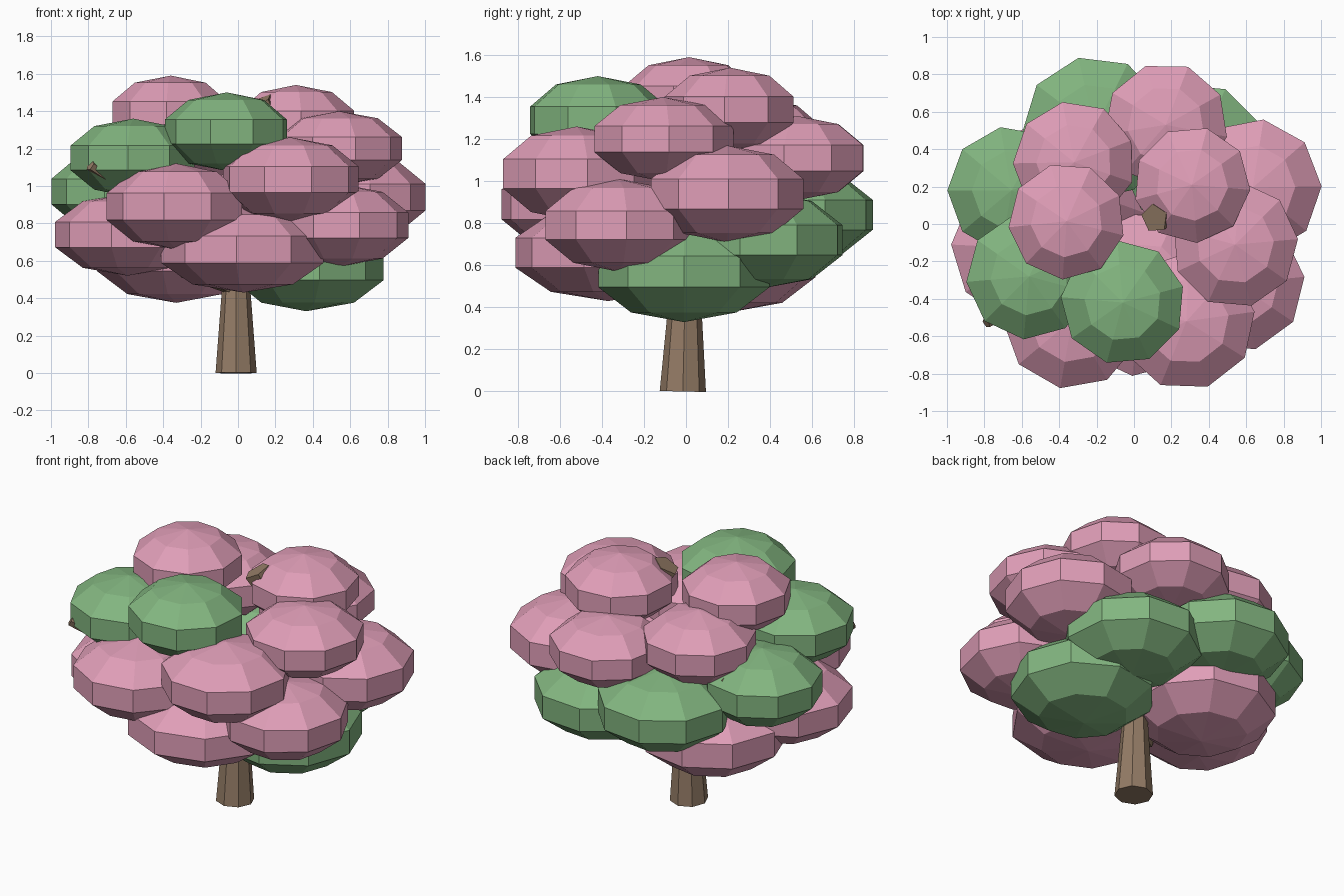
import bpy
import bmesh
import math
from mathutils import Matrix, Vector

cube = bpy.data.objects.get("Cube")
if cube:
    bpy.data.objects.remove(cube, do_unlink=True)


def material(name, rgb):
    mat = bpy.data.materials.new(name)
    mat.use_nodes = True
    mat.diffuse_color = (*rgb, 1)
    mat.node_tree.nodes["Principled BSDF"].inputs["Base Color"].default_value = (*rgb, 1)
    return mat


PINK = material("blossom_pink", (0.74, 0.34, 0.475))
GREEN = material("leaf_green", (0.225, 0.465, 0.215))
BROWN = material("bark_brown", (0.295, 0.2, 0.132))


def add_object(name, bm, mat):
    mesh = bpy.data.meshes.new(name)
    bm.to_mesh(mesh)
    bm.free()
    mesh.materials.append(mat)
    obj = bpy.data.objects.new(name, mesh)
    bpy.context.collection.objects.link(obj)
    return obj


def clump(name, mat, x, y, z, r, rz, corner):
    """Flattened low-poly ball with one corner facing the given angle."""
    bm = bmesh.new()
    bmesh.ops.create_uvsphere(bm, u_segments=9, v_segments=5, radius=1)
    turn = Matrix.Rotation(math.radians(corner - 90), 4, "Z")
    scale = Matrix.Diagonal((r * 1.06, r * 1.06, rz, 1))
    bm.transform(Matrix.Translation((x, y, z)) @ turn @ scale)
    add_object(name, bm, mat)


def limb(name, start, end, r1, r2, sides):
    """Tapered faceted cylinder between two points."""
    a, b = Vector(start), Vector(end)
    bm = bmesh.new()
    bmesh.ops.create_cone(bm, cap_ends=True, segments=sides, radius1=r1,
                          radius2=r2, depth=(b - a).length)
    aim = (b - a).to_track_quat("Z", "Y").to_matrix().to_4x4()
    bm.transform(Matrix.Translation((a + b) / 2) @ aim)
    add_object(name, bm, BROWN)


# Trunk and branches
limb("trunk", (-0.01, -0.015, 0), (-0.01, 0, 0.66), 0.11, 0.06, 8)
limb("top_branch", (0.24, 0.09, 1.2), (0.11, 0.03, 1.45), 0.05, 0.08, 5)
limb("low_branch", (0, 0, 0.45), (-0.29, -0.22, 0.54), 0.045, 0.035, 5)
limb("right_branch", (0, 0, 0.6), (-0.79, -0.53, 1.11), 0.05, 0.03, 5)
limb("back_branch", (0, 0, 0.6), (-0.6, 0.43, 1.06), 0.06, 0.045, 5)

# Pink blossom clumps
clump("crown_right", PINK, -0.36, 0.015, 1.39, 0.31, 0.20, 66)
clump("crown_left", PINK, 0.31, 0.21, 1.34, 0.31, 0.20, 75)
clump("upper_left", PINK, 0.54, -0.11, 1.20, 0.335, 0.20, 5)
clump("upper_back", PINK, 0.17, 0.53, 1.11, 0.33, 0.20, 109)
clump("upper_back_right", PINK, -0.32, 0.33, 1.19, 0.325, 0.21, 61)
clump("middle_left", PINK, 0.635, 0.195, 0.94, 0.365, 0.23, 41)
clump("middle_front_left", PINK, 0.28, -0.52, 1.035, 0.365, 0.225, -72)
clump("middle_front_right", PINK, -0.33, -0.51, 0.89, 0.37, 0.23, -60)
clump("lower_front_left", PINK, 0.55, -0.32, 0.79, 0.36, 0.22, 6)
clump("lower_right", PINK, -0.59, -0.13, 0.74, 0.385, 0.22, 177)
clump("lower_front", PINK, 0.03, -0.37, 0.66, 0.44, 0.23, -95)
clump("lower_back_right", PINK, -0.33, 0.20, 0.62, 0.42, 0.245, 100)

# Green leaf clumps
clump("green_crown_front", GREEN, -0.06, -0.42, 1.29, 0.33, 0.21, 95)
clump("green_upper_right", GREEN, -0.56, -0.28, 1.15, 0.335, 0.21, -55)
clump("green_middle_right", GREEN, -0.655, 0.18, 0.97, 0.34, 0.22, 180)
clump("green_back", GREEN, -0.21, 0.51, 0.84, 0.385, 0.23, 103)
clump("green_back_left", GREEN, 0.32, 0.36, 0.72, 0.395, 0.23, 25)
clump("green_lower_left", GREEN, 0.365, -0.01, 0.57, 0.41, 0.24, 0)
